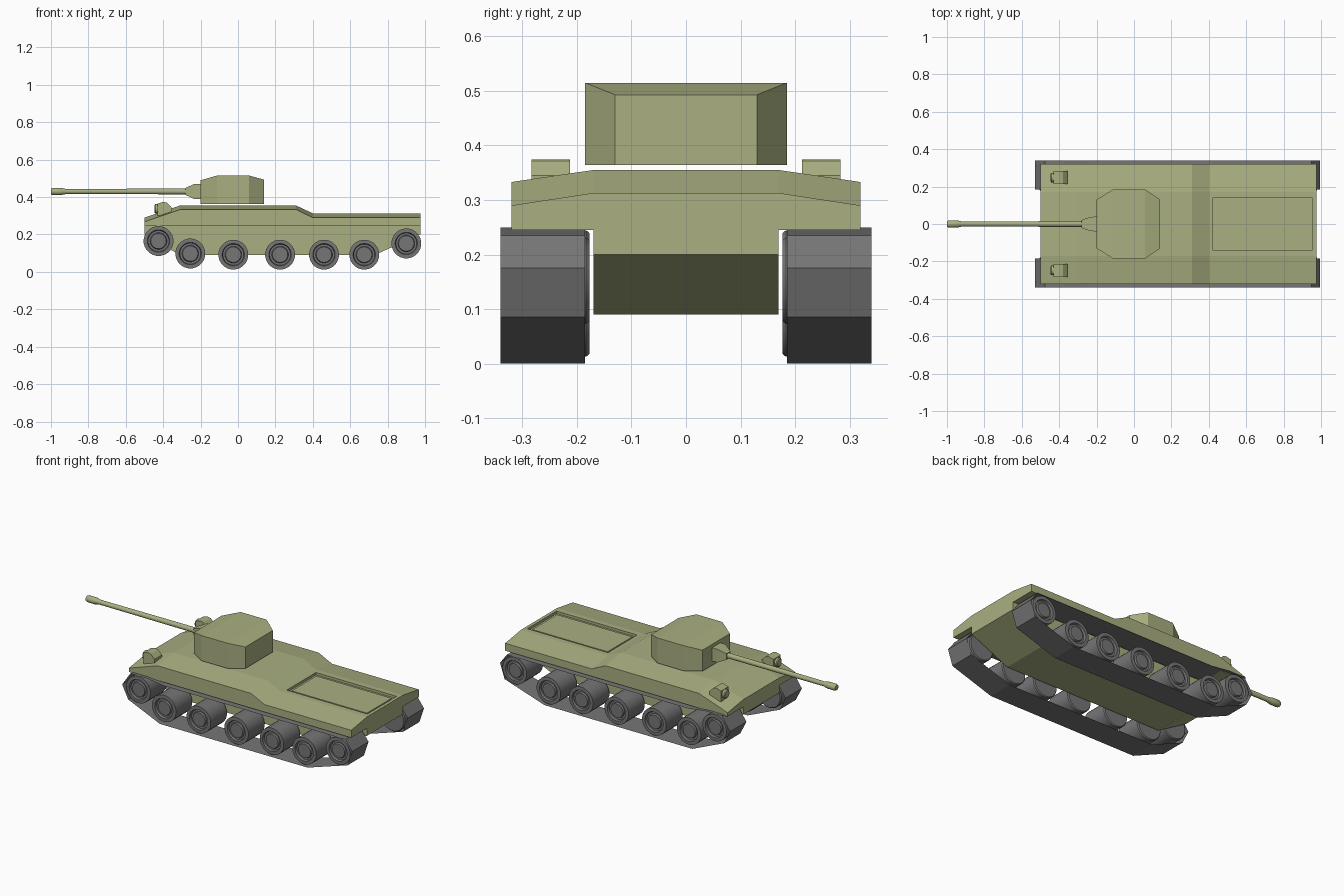
import bpy, bmesh, math

if "Cube" in bpy.data.objects:
    bpy.data.objects.remove(bpy.data.objects["Cube"])


def material(name, rgb):
    m = bpy.data.materials.new(name)
    m.diffuse_color = (*rgb, 1)
    m.use_nodes = True
    m.node_tree.nodes["Principled BSDF"].inputs["Base Color"].default_value = m.diffuse_color
    return m


GREEN = material("olive_paint", (0.40, 0.43, 0.22))
GREY = material("dark_steel", (0.18, 0.18, 0.18))


def make(name, verts, faces, mat, solid=True):
    bm = bmesh.new()
    vs = [bm.verts.new(v) for v in verts]
    for f in faces:
        bm.faces.new([vs[i] for i in f])
    if solid:
        bmesh.ops.recalc_face_normals(bm, faces=bm.faces)
    me = bpy.data.meshes.new(name)
    bm.to_mesh(me)
    bm.free()
    me.materials.append(mat)
    ob = bpy.data.objects.new(name, me)
    bpy.context.collection.objects.link(ob)
    return ob


def loft(name, rings, mat, caps=True):
    n = len(rings[0])
    faces = [(k * n + i, k * n + (i + 1) % n, (k + 1) * n + (i + 1) % n, (k + 1) * n + i)
             for k in range(len(rings) - 1) for i in range(n)]
    if caps:
        faces += [tuple(range(n)), tuple(range((len(rings) - 1) * n, len(rings) * n))]
    return make(name, [p for r in rings for p in r], faces, mat, caps)


def lathe(name, profile, axis, center, mat, n=24):
    """Revolve (offset, radius) pairs about the X or Y axis."""
    cx, cy, cz = center
    rings = []
    for a, r in profile:
        ring = []
        for i in range(n):
            t = 2 * math.pi * (i + 0.5) / n
            u, w = r * math.cos(t), r * math.sin(t)
            ring.append((cx + a, cy + u, cz + w) if axis == 'X' else (cx + u, cy + a, cz + w))
        rings.append(ring)
    ob = loft(name, rings, mat)
    bpy.ops.object.select_all(action='DESELECT')
    ob.select_set(True)
    bpy.context.view_layer.objects.active = ob
    bpy.ops.object.shade_smooth_by_angle(angle=math.radians(35))
    return ob


def box(name, x0, x1, y, z0, z1, mat):
    return loft(name, [[(x, -y, z0), (x, y, z0), (x, y, z1), (x, -y, z1)] for x in (x0, x1)], mat)


# Hull: x, ridge height, side edge height, belly height
stations = [(-0.50, 0.29, 0.268, 0.20), (-0.31, 0.355, 0.333, 0.09), (0.31, 0.355, 0.333, 0.09),
            (0.40, 0.313, 0.29, 0.09), (0.73, 0.313, 0.29, 0.09), (0.975, 0.313, 0.29, 0.20)]
rings = []
for x, zc, zs, zb in stations:
    half = [(0.17, zb), (0.17, 0.245), (0.32, 0.245), (0.32, zs), (0.17, zc)]
    rings.append([(x, y, z) for y, z in half] + [(x, -y, z) for y, z in reversed(half)])
hull = loft("hull", rings, GREEN)

# Recessed engine deck hatch
cutter = box("hatch_cutter", 0.42, 0.955, 0.138, 0.298, 0.34, GREEN)
cutter.hide_render = True
cutter.hide_viewport = True
cut = hull.modifiers.new("hatch_recess", 'BOOLEAN')
cut.operation = 'DIFFERENCE'
cut.solver = 'EXACT'
cut.object = cutter
box("engine_hatch", 0.438, 0.937, 0.117, 0.295, 0.305, GREEN)

# Turret: vertical walls, roof sloping down at front and rear
plan = [(-0.20, 0.13, 0.49), (-0.112, 0.185, 0.515), (0.06, 0.185, 0.515), (0.14, 0.13, 0.493)]
loop = plan + [(x, -y, z) for x, y, z in reversed(plan)]
faces = [(i, (i + 1) % 8, (i + 1) % 8 + 8, i + 8) for i in range(8)]
faces += [tuple(range(8)), (8, 9, 14, 15), (9, 10, 13, 14), (10, 11, 12, 13)]
make("turret", [(x, y, 0.364) for x, y, z in loop] + loop, faces, GREEN)

# Gun mantlet and barrel
loft("gun_mantlet", [[(x, -y, 0.43 - h), (x, y, 0.43 - h), (x, y, 0.43 + h), (x, -y, 0.43 + h)]
                     for x, y, h in ((-0.282, 0.02, 0.018), (-0.235, 0.038, 0.04), (-0.19, 0.04, 0.04))], GREEN)
lathe("gun_barrel", [(-1.0, 0.016), (-0.99, 0.02), (-0.945, 0.02), (-0.92, 0.014), (-0.25, 0.016)],
      'X', (0, 0, 0.43), GREEN, 12)

# Track outline and wheel centres in x, z
track = [(-0.28, 0), (0.70, 0), (0.965, 0.085), (0.995, 0.175), (0.95, 0.235),
         (-0.25, 0.235), (-0.37, 0.25), (-0.475, 0.25), (-0.53, 0.17), (-0.49, 0.09)]
wheels = [(-0.425, 0.165), (-0.255, 0.098), (-0.025, 0.092), (0.225, 0.092),
          (0.46, 0.092), (0.675, 0.092), (0.90, 0.152)]
wheel_profile = [(0.177, 0.06), (0.177, 0.075), (0.183, 0.08), (0.337, 0.08), (0.338, 0.06),
                 (0.325, 0.056), (0.325, 0.045), (0.335, 0.041), (0.335, 0.02)]
lamp_body = [(-0.43, 0.30), (-0.43, 0.365), (-0.40, 0.374), (-0.38, 0.37), (-0.355, 0.345), (-0.355, 0.305)]

for side, s in (("right", -1), ("left", 1)):
    # Thin track band
    loft(side + "_track", [[(x, s * y, z) for x, z in track] for y in (0.185, 0.34)], GREY, caps=False)
    # Road wheels
    for i, (x, z) in enumerate(wheels):
        lathe(f"{side}_wheel_{i + 1}", [(s * a, r) for a, r in wheel_profile], 'Y', (x, 0, z), GREY)
    # Headlight housing and lamp
    loft(side + "_headlight_housing", [[(x, s * y, z) for x, z in lamp_body] for y in (0.213, 0.283)], GREEN)
    lathe(side + "_headlight_lamp", [(-0.447, 0.02), (-0.442, 0.026), (-0.42, 0.026)],
          'X', (0, s * 0.248, 0.337), GREEN, 16)
